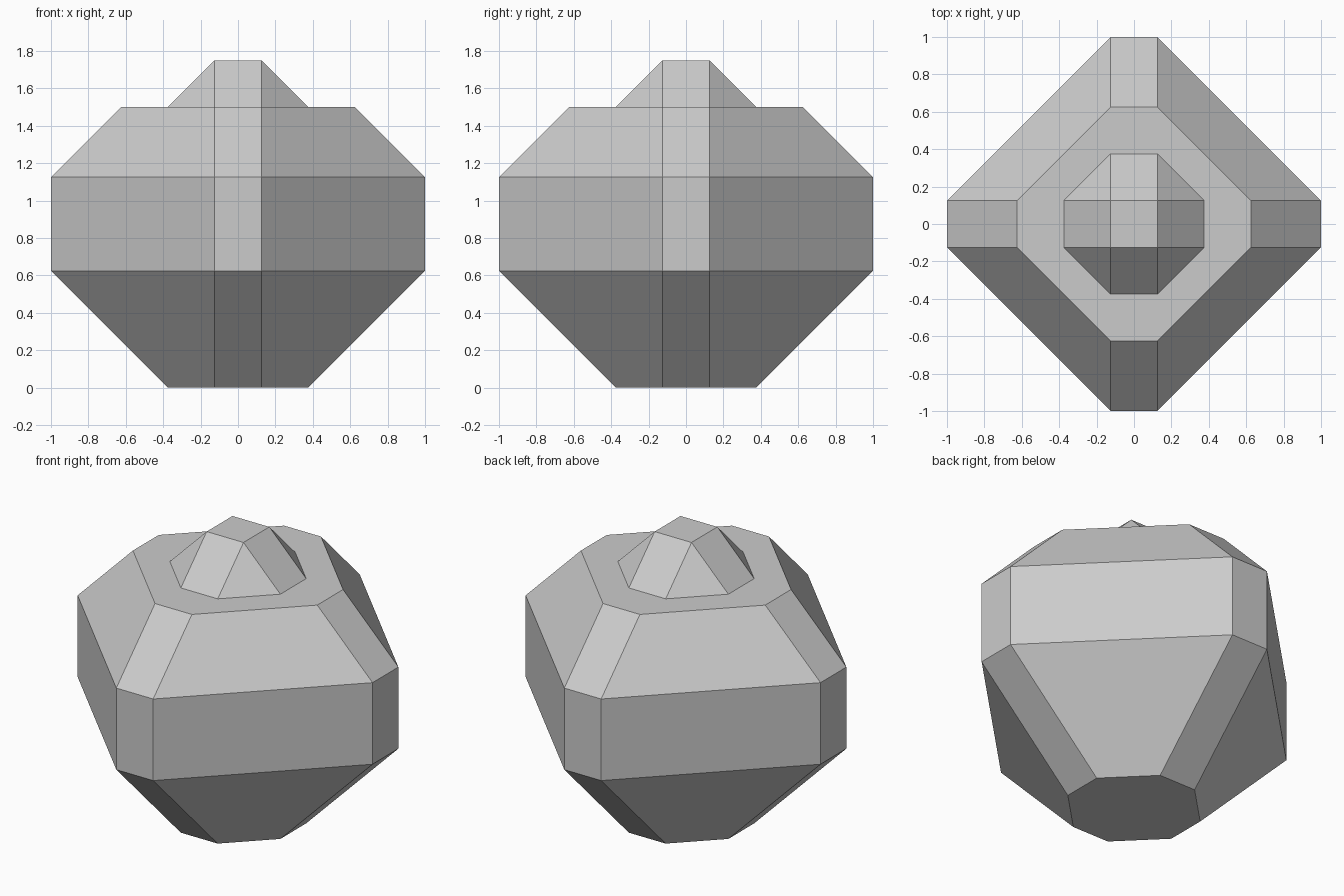
import bpy
import bmesh

if "Cube" in bpy.data.objects:
    bpy.data.objects.remove(bpy.data.objects["Cube"])

HALF_FLAT = 0.125  # half width of the narrow axis-facing sides


def octagon(bm, z, r):
    """Ring of eight corners: narrow sides on the axes, wide diagonal sides."""
    f = HALF_FLAT
    corners = [(r, -f), (r, f), (f, r), (-f, r), (-r, f), (-r, -f), (-f, -r), (f, -r)]
    return [bm.verts.new((x, y, z)) for x, y in corners]


# (height, reach): base, widest band, shoulder, flat ledge, knob top
profile = [(0, 0.375), (0.625, 1), (1.125, 1), (1.5, 0.625), (1.5, 0.375), (1.75, 0.125)]

bm = bmesh.new()
rings = [octagon(bm, z, r) for z, r in profile]

# Side faces between neighbouring rings
for low, high in zip(rings, rings[1:]):
    for i in range(8):
        j = (i + 1) % 8
        bm.faces.new((low[i], low[j], high[j], high[i]))

# Bottom and top caps; the top octagon collapses to a square
bm.faces.new(rings[0][::-1])
bm.faces.new(rings[-1])
bmesh.ops.remove_doubles(bm, verts=bm.verts[:], dist=0.0001)
bmesh.ops.recalc_face_normals(bm, faces=bm.faces[:])

mesh = bpy.data.meshes.new("faceted_body")
bm.to_mesh(mesh)
bm.free()
bpy.context.collection.objects.link(bpy.data.objects.new("faceted_body", mesh))
